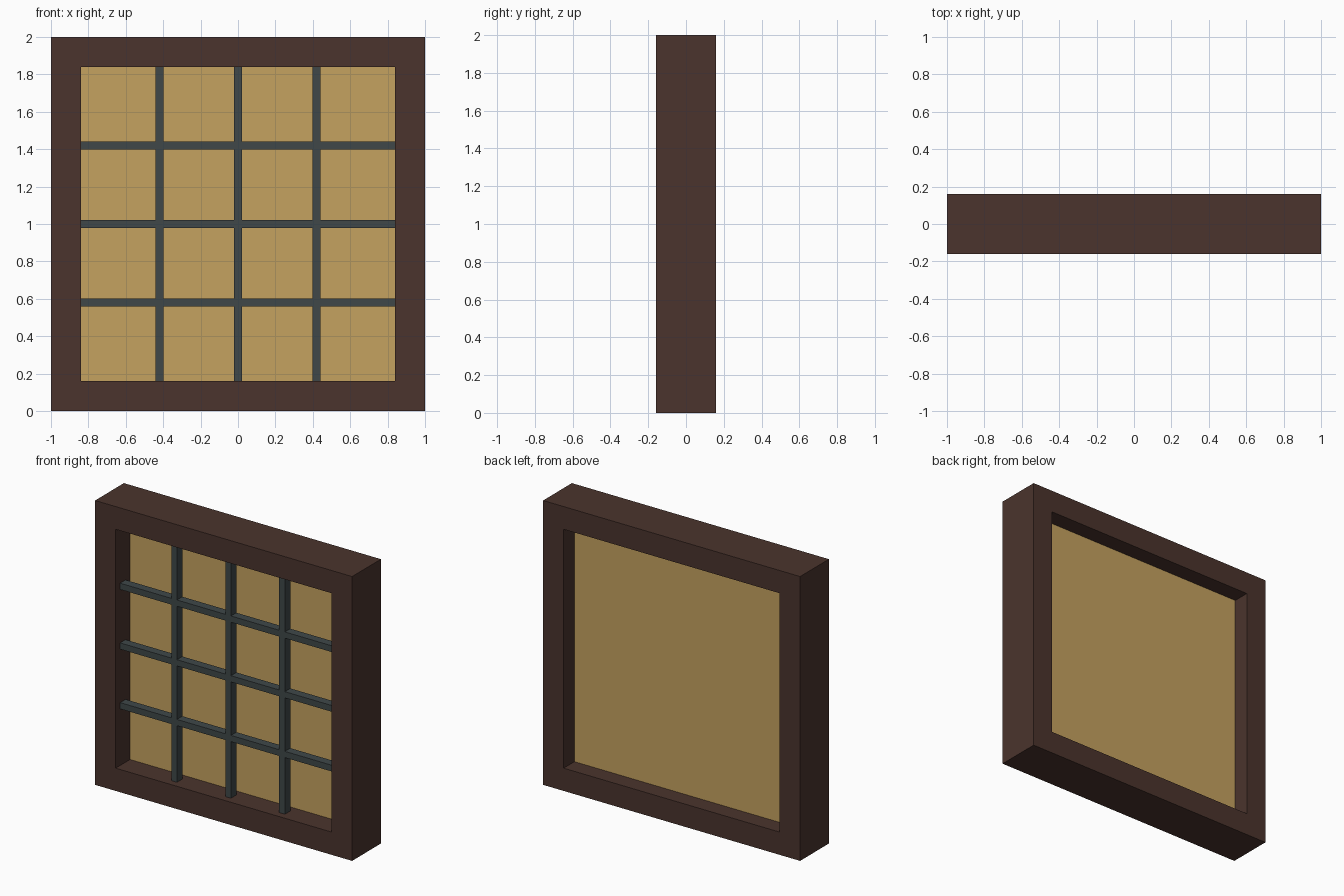
import bpy
import bmesh

if "Cube" in bpy.data.objects:
    bpy.data.objects.remove(bpy.data.objects["Cube"])


def material(name, rgb):
    m = bpy.data.materials.new(name)
    m.diffuse_color = (*rgb, 1.0)
    m.use_nodes = True
    m.node_tree.nodes["Principled BSDF"].inputs["Base Color"].default_value = m.diffuse_color
    return m


wood = material("dark_brown_wood", (0.069, 0.034, 0.026))
paper = material("warm_tan_panel", (0.56, 0.36, 0.115))
iron = material("slate_grey_bars", (0.050, 0.064, 0.066))


def finish(name, bm, mat):
    bmesh.ops.recalc_face_normals(bm, faces=bm.faces)
    mesh = bpy.data.meshes.new(name)
    bm.to_mesh(mesh)
    bm.free()
    mesh.materials.append(mat)
    obj = bpy.data.objects.new(name, mesh)
    bpy.context.collection.objects.link(obj)
    return obj


def box(name, centre, size, mat):
    bm = bmesh.new()
    bmesh.ops.create_cube(bm, size=1)
    bmesh.ops.scale(bm, vec=size, verts=bm.verts)
    bmesh.ops.translate(bm, vec=centre, verts=bm.verts)
    return finish(name, bm, mat)


OUTER, INNER, HALF_DEPTH = 1.0, 0.84, 0.16
CENTRE_Z = 1.0

# Square frame: a rectangular section carried around four mitred corners
bm = bmesh.new()
section = [(OUTER, -HALF_DEPTH), (OUTER, HALF_DEPTH),
           (INNER, HALF_DEPTH), (INNER, -HALF_DEPTH)]
rings = [[bm.verts.new((sx * r, y, CENTRE_Z + sz * r)) for r, y in section]
         for sx, sz in ((-1, -1), (1, -1), (1, 1), (-1, 1))]
for i in range(4):
    a, b = rings[i], rings[(i + 1) % 4]
    for j in range(4):
        k = (j + 1) % 4
        bm.faces.new((a[j], a[k], b[k], b[j]))
finish("frame", bm, wood)

# Panel recessed from both sides
box("panel", (0, 0.02, CENTRE_Z), (2 * INNER, 0.04, 2 * INNER), paper)

# Lattice of bars standing clear of the panel
BAR, BAR_DEPTH, BAR_Y, PITCH = 0.044, 0.06, -0.08, 0.42
for i in (-1, 0, 1):
    box(f"vertical_bar_{i + 2}", (i * PITCH, BAR_Y, CENTRE_Z),
        (BAR, BAR_DEPTH, 2 * INNER), iron)
    box(f"horizontal_bar_{i + 2}", (0, BAR_Y, CENTRE_Z + i * PITCH),
        (2 * INNER, BAR_DEPTH, BAR), iron)
